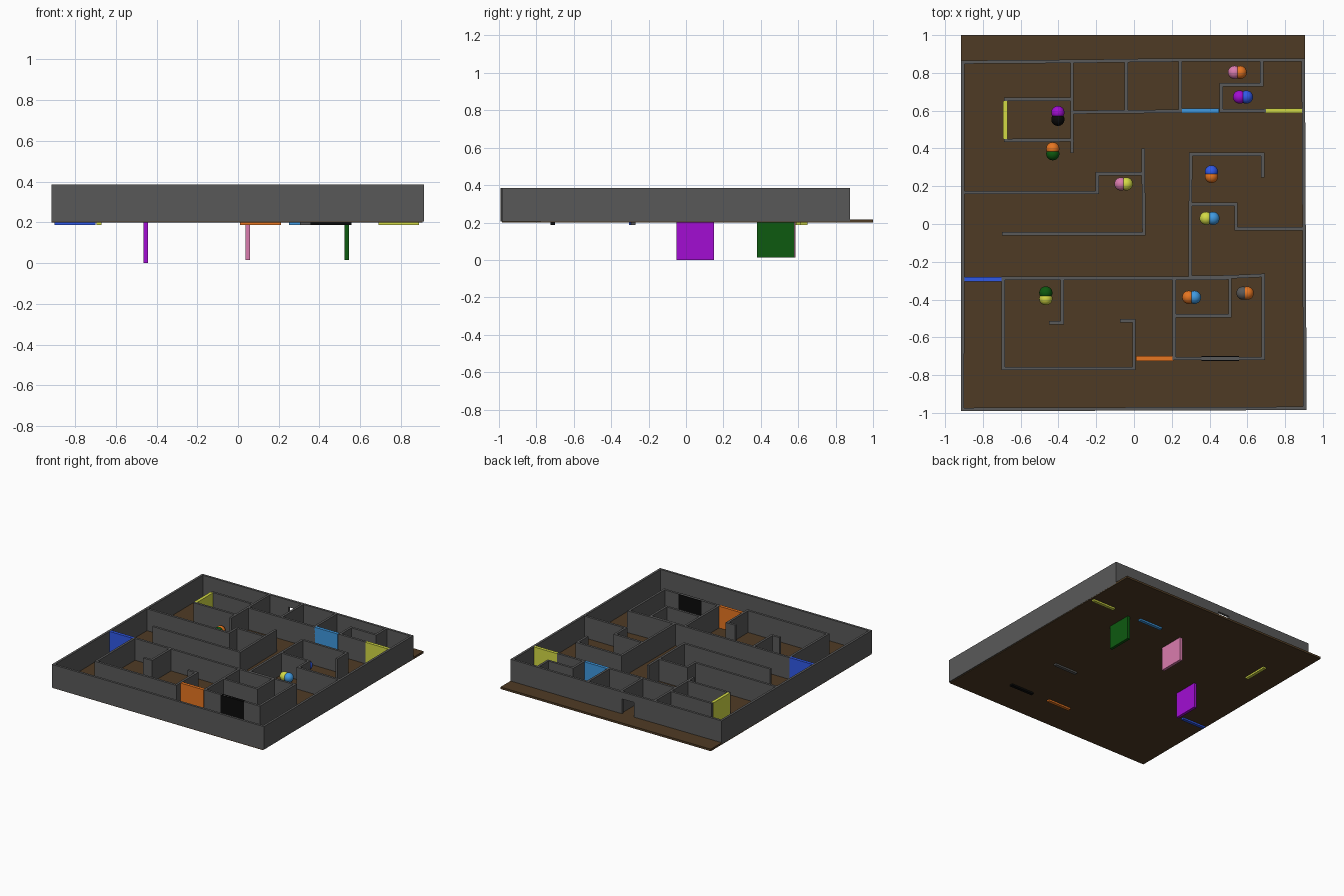
import bpy, bmesh, math
from mathutils import Vector, Matrix

cube = bpy.data.objects.get("Cube")
if cube:
    bpy.data.objects.remove(cube, do_unlink=True)

FLOOR, TOP = 0.215, 0.385
WALL_BASE, DOOR_BASE = 0.205, 0.186
WALL_T, DOOR_T, PANEL_T = 0.018, 0.024, 0.022


def material(name, *rgb):
    mat = bpy.data.materials.new(name)
    color = (*rgb, 1)
    mat.diffuse_color = color
    mat.use_nodes = True
    mat.node_tree.nodes["Principled BSDF"].inputs["Base Color"].default_value = color
    return mat


MATS = {
    "grey": material("grey", .1, .1, .1),
    "brown": material("brown", .078, .044, .018),
    "pink": material("pink", .7, .2, .42),
    "orange": material("orange", .8, .18, .015),
    "purple": material("purple", .36, .004, .65),
    "blue": material("blue", .03, .1, .8),
    "black": material("black", .003, .003, .003),
    "green": material("green", .004, .1, .005),
    "yellow": material("yellow", .65, .7, .06),
    "light_blue": material("light_blue", .05, .32, .75),
}


def finish(name, bm, color):
    mesh = bpy.data.meshes.new(name)
    bm.to_mesh(mesh)
    bm.free()
    mesh.materials.append(MATS[color])
    obj = bpy.data.objects.new(name, mesh)
    bpy.context.collection.objects.link(obj)
    return obj


def slab(bm, start, end, thick, low, high):
    """Upright box along the line from start to end."""
    a, b = Vector(start), Vector(end)
    d, mid = b - a, (a + b) / 2
    place = Matrix.Translation((mid.x, mid.y, (low + high) / 2))
    turn = Matrix.Rotation(math.atan2(d.y, d.x), 4, "Z")
    size = Matrix.Diagonal((d.length, thick, high - low, 1))
    bmesh.ops.create_cube(bm, size=1, matrix=place @ turn @ size)


def walls(name, paths, low=WALL_BASE, high=TOP):
    """Each path is a run of corners joined by wall sections."""
    bm = bmesh.new()
    for path in paths:
        for a, b in zip(path, path[1:]):
            a, b = Vector(a), Vector(b)
            over = (b - a).normalized() * WALL_T / 2
            slab(bm, a - over, b + over, WALL_T, low, high)
    return finish(name, bm, "grey")


# Floor
bm = bmesh.new()
slab(bm, (-.915, .0075), (.905, .0075), 1.985, .199, FLOOR)
finish("floor", bm, "brown")

# Outer walls, with a low opening at the back
walls("outer_walls", [
    [(-.05, .865), (.2, .868), (.896, .868), (.905, -.976),
     (-.908, -.982), (-.906, .857), (-.33, .861), (-.17, .863)]])
walls("back_opening_lintel", [[(-.17, .863), (-.05, .865)]], .33)

# Inner walls
walls("back_room_walls", [
    [(-.328, .86), (-.328, .385)],
    [(-.042, .86), (-.042, .595)],
    [(.245, .865), (.245, .597), (-.328, .592)],
    [(.677, .865), (.677, .738), (.462, .738), (.462, .6), (.69, .6)]])
walls("side_room_walls", [
    [(-.68, .66), (-.328, .66)],
    [(-.68, .442), (-.328, .445)]])
walls("middle_walls", [
    [(-.905, .167), (-.195, .167), (-.195, .265), (.045, .265)],
    [(.048, .39), (.053, -.052), (-.69, -.052)],
    [(.682, .255), (.682, .37), (.3, .37), (.297, -.28)],
    [(.3, .105), (.54, .105), (.54, -.026), (.9, -.026)]])
walls("front_room_walls", [
    [(.3, -.288), (-.692, -.288), (-.692, -.765), (0, -.765), (0, -.512), (-.065, -.512)],
    [(-.38, -.288), (-.38, -.522), (-.44, -.522)],
    [(.505, -.28), (.685, -.272), (.685, -.712), (.213, -.712), (.213, -.29)],
    [(.213, -.486), (.508, -.486), (.508, -.285)]])

# Doors, poking slightly through the floor
DOORS = [
    ("back_left_door", "yellow", (.69, .6), (.89, .6)),
    ("back_middle_door", "light_blue", (.25, .6), (.45, .6)),
    ("side_room_door", "yellow", (-.682, .45), (-.682, .65)),
    ("right_door", "blue", (-.9, -.292), (-.7, -.292)),
    ("front_middle_door", "orange", (.01, -.712), (.21, -.712)),
    ("front_left_door", "black", (.357, -.712), (.557, -.712)),
    ("inner_door", "grey", (.305, -.285), (.505, -.283)),
]
for name, color, a, b in DOORS:
    bm = bmesh.new()
    slab(bm, a, b, DOOR_T, DOOR_BASE, TOP)
    finish(name, bm, color)

# Panels hanging under the floor
for color, x, y, low in [("purple", -.452, .05, 0), ("green", .535, .48, .014),
                         ("pink", .049, .486, .014)]:
    bm = bmesh.new()
    slab(bm, (x, y - .1), (x, y + .1), PANEL_T, low, .205)
    finish(f"{color}_hanging_panel", bm, color)

# Paired balls: first colour is to the right of the model or behind
R = .035
PAIRS = [
    ("pink", "orange", "x", .547, .803, .015),
    ("purple", "blue", "x", .577, .672, .018),
    ("purple", "black", "y", -.403, .572, .018),
    ("orange", "green", "y", -.43, .385, .013),
    ("pink", "yellow", "x", -.055, .212, .014),
    ("blue", "orange", "y", .41, .264, .012),
    ("yellow", "light_blue", "x", .4, .03, .018),
    ("green", "yellow", "y", -.467, -.38, .015),
    ("orange", "light_blue", "x", .305, -.388, .015),
    ("grey", "orange", "x", .588, -.366, .011),
]
for i, (first, second, axis, x, y, gap) in enumerate(PAIRS, 1):
    step = Vector((-gap, 0, 0)) if axis == "x" else Vector((0, gap, 0))
    for color, side in ((first, 1), (second, -1)):
        bm = bmesh.new()
        spot = Vector((x, y, FLOOR + R)) + step * side
        bmesh.ops.create_uvsphere(bm, u_segments=32, v_segments=16, radius=R,
                                  matrix=Matrix.Translation(spot))
        for face in bm.faces:
            face.smooth = True
        finish(f"{color}_ball_{i}", bm, color)
